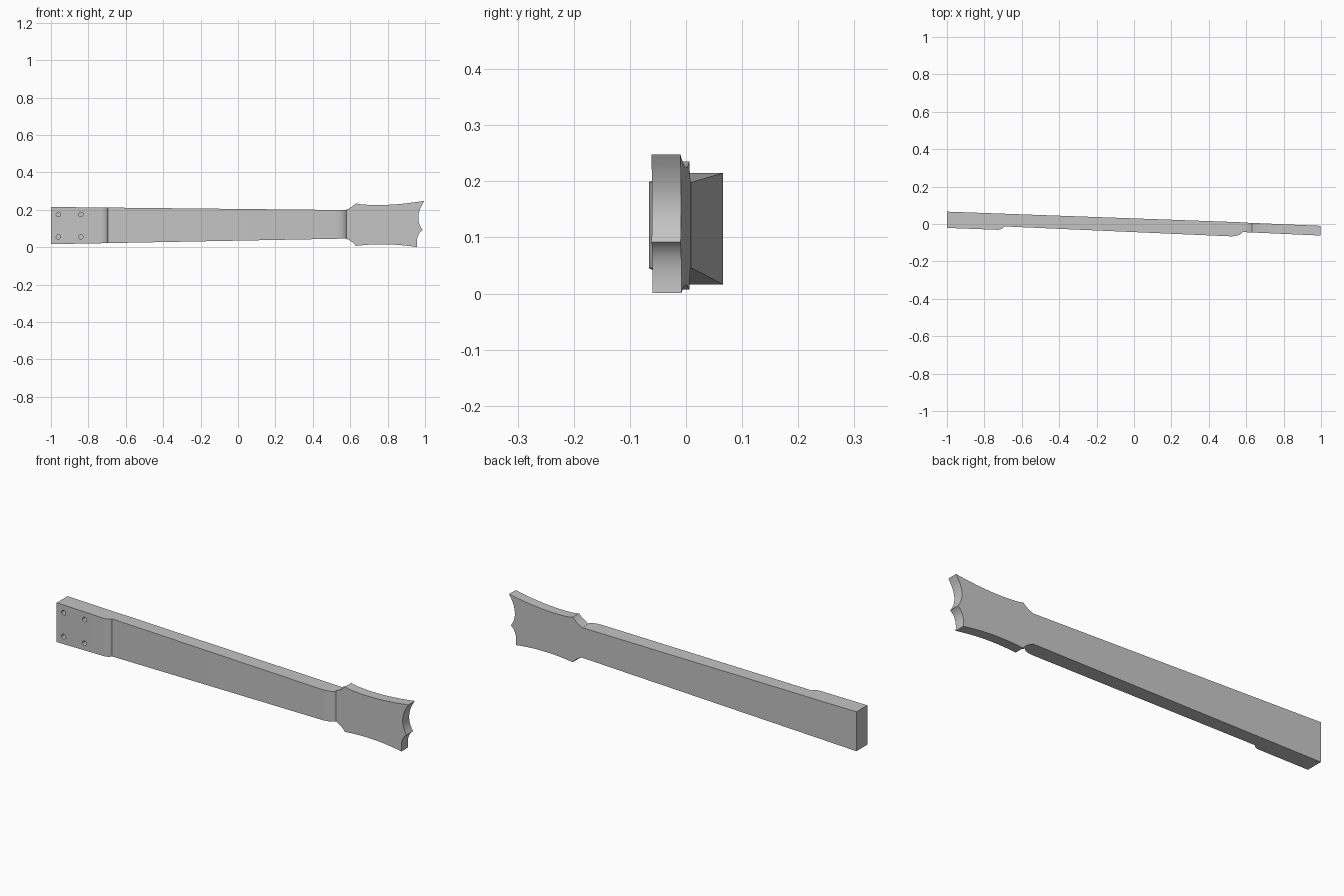
import bpy
import bmesh
from mathutils import Vector

if "Cube" in bpy.data.objects:
    bpy.data.objects.remove(bpy.data.objects["Cube"])

grey = bpy.data.materials.new("plain grey")
grey.use_nodes = True
grey.diffuse_color = (0.55, 0.55, 0.55, 1)
grey.node_tree.nodes["Principled BSDF"].inputs["Base Color"].default_value = grey.diffuse_color


def arc(start, mid, end, steps=10):
    """Smooth curve that passes through three points."""
    a, m, b = Vector(start), Vector(mid), Vector(end)
    ctrl = 2 * m - (a + b) / 2
    pts = []
    for i in range(steps + 1):
        t = i / steps
        pts.append((1 - t) ** 2 * a + 2 * t * (1 - t) * ctrl + t * t * b)
    return pts


def prism(name, outline, lower, upper):
    """Close an outline between two mapped copies of itself."""
    bm = bmesh.new()
    rings = [[bm.verts.new(side(*p)) for p in outline] for side in (lower, upper)]
    count = len(outline)
    for ring in rings:
        bm.faces.new(ring)
    for i in range(count):
        j = (i + 1) % count
        bm.faces.new((rings[0][i], rings[0][j], rings[1][j], rings[1][i]))
    bmesh.ops.recalc_face_normals(bm, faces=bm.faces)
    mesh = bpy.data.meshes.new(name)
    bm.to_mesh(mesh)
    bm.free()
    mesh.materials.append(grey)
    obj = bpy.data.objects.new(name, mesh)
    bpy.context.collection.objects.link(obj)
    return obj


def activate(obj):
    bpy.ops.object.select_all(action="DESELECT")
    obj.select_set(True)
    bpy.context.view_layer.objects.active = obj


# Neck with heel: side profile between two sloping edges
profile = [(-1, 0.066), (-1, -0.021)]
profile += arc((-0.73, -0.031), (-0.708, -0.026), (-0.695, -0.013))
profile += arc((0.52, -0.066), (0.557, -0.06), (0.58, -0.043))
profile += [(0.58, 0.009)]
neck = prism("neck", profile,
             lambda x, y: (x, y, 0.016 + 0.019 * (x + 1)),
             lambda x, y: (x, y, 0.215 - 0.0105 * (x + 1)))

# Screw holes in the heel
for x in (-0.96, -0.84):
    for z in (0.055, 0.175):
        bpy.ops.mesh.primitive_cylinder_add(vertices=24, radius=0.012, depth=0.08,
                                            location=(x, -0.025, z),
                                            rotation=(1.5708, 0, 0))
        cutter = bpy.context.object
        cutter.name = "screw_hole_cutter"
        cutter.hide_render = True
        cutter.data.materials.append(grey)
        cut = neck.modifiers.new("screw hole", "BOOLEAN")
        cut.operation = "DIFFERENCE"
        cut.solver = "EXACT"
        cut.object = cutter
        activate(neck)
        bpy.ops.object.modifier_apply(modifier=cut.name)
        bpy.data.objects.remove(cutter)

# Headstock: scalloped outline, leaning with the neck
outline = arc((0.575, 0.199), (0.605, 0.214), (0.63, 0.235))
outline += arc((0.65, 0.23), (0.81, 0.227), (0.997, 0.248))
outline += arc((0.997, 0.248), (0.964, 0.165), (0.987, 0.092))[1:]
outline += arc((0.987, 0.092), (0.961, 0.057), (0.957, 0.001))[1:]
outline += arc((0.957, 0.001), (0.80, 0.015), (0.65, 0.009))[1:]
outline += arc((0.63, 0.007), (0.605, 0.031), (0.575, 0.046))
headstock = prism("headstock", outline,
                  lambda x, z: (x, -0.043 - 0.045 * (x - 0.58), z),
                  lambda x, z: (x, 0.008 - 0.043 * (x - 0.58), z))

for part in (neck, headstock):
    activate(part)
    bpy.ops.object.shade_smooth_by_angle(angle=0.5)
